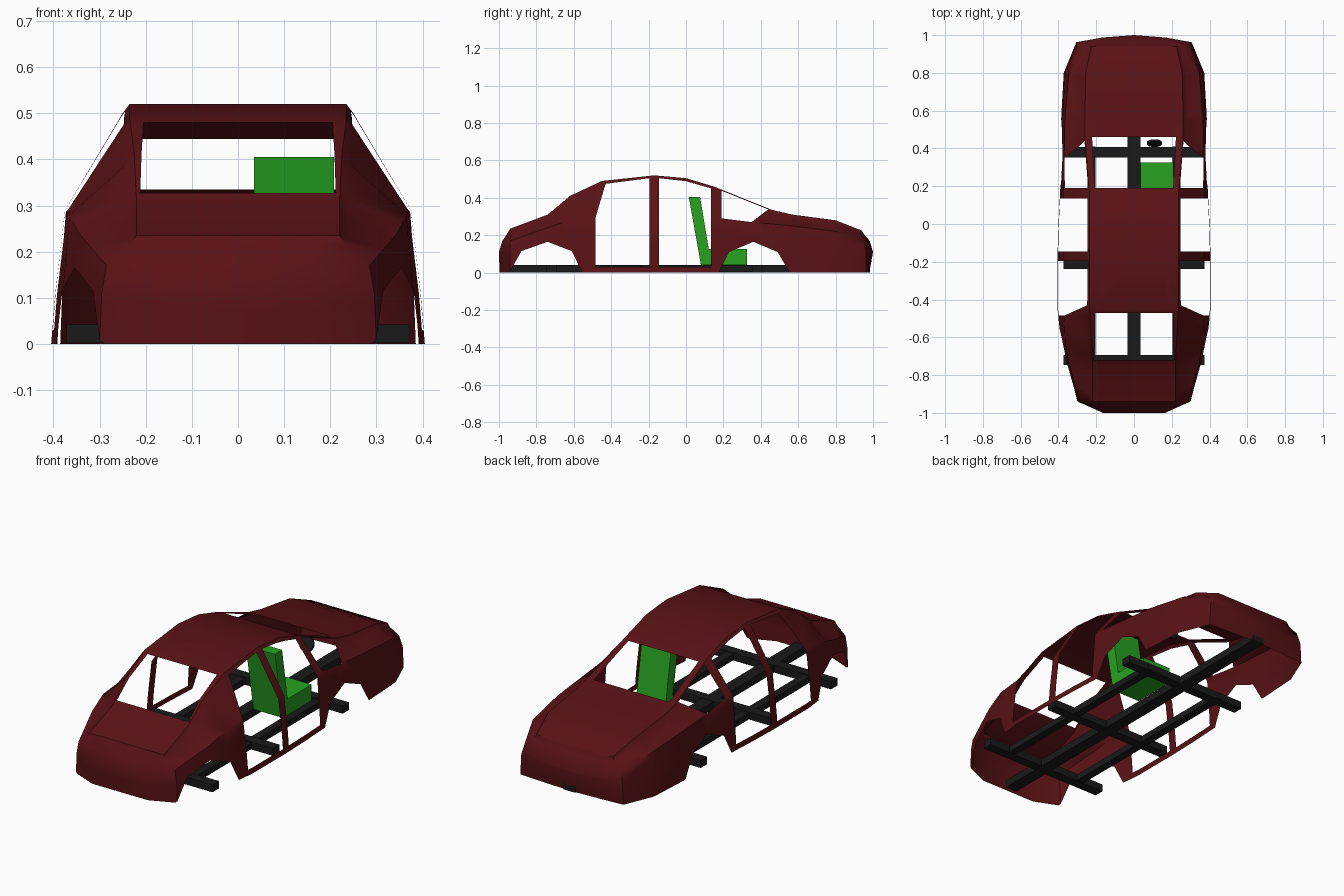
import bpy, bmesh, math
from mathutils import Vector

if "Cube" in bpy.data.objects:
    bpy.data.objects.remove(bpy.data.objects["Cube"])


def material(name, rgb):
    m = bpy.data.materials.new(name)
    m.diffuse_color = (*rgb, 1)
    m.use_nodes = True
    m.node_tree.nodes["Principled BSDF"].inputs["Base Color"].default_value = m.diffuse_color
    return m


RED = material("dark_red", (0.10, 0.006, 0.008))
BLACK = material("black", (0.01, 0.01, 0.011))
GREEN = material("green", (0.02, 0.36, 0.015))


def add_object(name, bm, mat):
    bmesh.ops.recalc_face_normals(bm, faces=bm.faces)
    me = bpy.data.meshes.new(name)
    bm.to_mesh(me)
    bm.free()
    me.materials.append(mat)
    ob = bpy.data.objects.new(name, me)
    bpy.context.collection.objects.link(ob)
    return ob


def box(name, x0, x1, y0, y1, z0, z1, mat):
    bm = bmesh.new()
    bmesh.ops.create_cube(bm, size=1)
    for v in bm.verts:
        v.co = (x0 + (v.co.x + .5) * (x1 - x0), y0 + (v.co.y + .5) * (y1 - y0),
                z0 + (v.co.z + .5) * (z1 - z0))
    return add_object(name, bm, mat)


def cut(bm, poly, tag, axes):
    """Knife a convex outline through the tagged faces and remove the inside."""
    a, b = axes
    edges = list(zip(poly, poly[1:] + poly[:1]))
    for p, q in edges:
        co, no = Vector(), Vector()
        co[a], co[b] = p
        no[a], no[b] = q[1] - p[1], p[0] - q[0]
        faces = [f for f in bm.faces if f.material_index == tag]
        geom = faces + list({e for f in faces for e in f.edges}) + \
            list({v for f in faces for v in f.verts})
        bmesh.ops.bisect_plane(bm, geom=geom, dist=1e-5, plane_co=co, plane_no=no)
    dead = []
    for f in bm.faces:
        c = f.calc_center_median()
        s = [(q[0] - p[0]) * (c[b] - p[1]) - (q[1] - p[1]) * (c[a] - p[0]) for p, q in edges]
        if f.material_index == tag and (min(s) > 0 or max(s) < 0):
            dead.append(f)
    bmesh.ops.delete(bm, geom=dead, context='FACES')


# Body stations: y, top height, top half width, belt half width, belt height, sill half width
ROWS = [
    (-.94, .235, .22, .285, .17, .30),
    (-.74, .31, .22, .345, .24, .367),
    (-.62, .41, .225, .365, .28, .387),
    (-.45, .49, .235, .372, .29, .405),
    (-.17, .52, .235, .375, .29, .405),
    (0, .505, .235, .375, .29, .400),
    (.15, .46, .235, .373, .285, .392),
    (.46, .335, .26, .368, .26, .388),
    (.57, .31, .26, .365, .25, .385),
    (.80, .28, .255, .345, .22, .372),
    (.94, .225, .225, .285, .17, .305),
]

bm = bmesh.new()
deck = [[bm.verts.new((k * w, y, z)) for k in (0, .75, 1)] for y, z, w, *_ in ROWS]


def side_column(top, row):
    y, z, w, wb, zb, w0 = row
    s = 1.025 if y > .9 else 1
    return [top] + [bm.verts.new(p) for p in (
        (w + .015, y, z - .02), (wb, y * (1 + s) / 2, zb),
        (wb + (w0 - wb) * .7, y * s, .11), (w0, y * s, 0))]


def nose_column(top, ends):
    x, y, z = top.co
    return [top] + [bm.verts.new(p) for p in (
        (x, y * 1.012, z - .02), (x, (y + ends[0]) / 2 + .012 * ends[0], .17),
        (x, ends[0], .11), (x, ends[1], 0))]


# Skirt runs round the deck edge: tail, side, nose
skirt = [nose_column(v, (-1, -.997)) for v in deck[0][:2]]
skirt += [side_column(d[2], r) for d, r in zip(deck, ROWS)]
skirt += [nose_column(deck[-1][1], (.987, .972)), nose_column(deck[-1][0], (1, .98))]
for grid, tag in ((deck, 0), (skirt, 1)):
    for A, B in zip(grid, grid[1:]):
        for i in range(len(A) - 1):
            bm.faces.new((A[i], A[i + 1], B[i + 1], B[i])).material_index = tag

# Door openings, quarter window and wheel arches, in (y, z)
for poly in (
    [(-.485, .03), (-.195, .03), (-.195, .505), (-.43, .475), (-.485, .29)],
    [(-.145, .03), (.135, .03), (.135, .45), (0, .489), (-.145, .505)],
    [(.19, .29), (.35, .27), (.44, .338), (.19, .438)],
    [(-.95, -.01), (-.88, .115), (-.74, .165), (-.61, .115), (-.55, -.01)],
    [(.17, -.01), (.23, .11), (.36, .165), (.49, .11), (.56, -.01)],
):
    cut(bm, poly, 1, (1, 2))
# Rear window and windscreen, in (x, y)
cut(bm, [(-.1, -.72), (.212, -.72), (.205, -.47), (-.1, -.47)], 0, (0, 1))
cut(bm, [(-.1, .19), (.207, .19), (.222, .46), (-.1, .46)], 0, (0, 1))
for f in bm.faces:
    f.material_index = 0
body = add_object("body_shell", bm, RED)
mir = body.modifiers.new("mirror", 'MIRROR')
mir.use_clip = True
bpy.context.view_layer.objects.active = body
body.select_set(True)
bpy.ops.object.shade_smooth_by_angle(angle=math.radians(40))
body.select_set(False)

# Chassis: spine, side rails and cross beams
box("chassis_spine", -.034, .034, -.975, .985, 0, .04, BLACK)
for s, side in ((-1, "left"), (1, "right")):
    x = .225 * s
    box("chassis_rail_" + side, x - .022, x + .022, -.74, .41, .005, .038, BLACK)
for name, y in (("rear", -.72), ("middle", -.21), ("front", .38)):
    box("cross_beam_" + name, -.372, .372, y - .027, y + .027, .002, .042, BLACK)

# Seat: extruded side profile
bm = bmesh.new()
prof = [(.015, .405), (.075, .405), (.122, .125), (.325, .125), (.325, .04), (.08, .04)]
f = bm.faces.new([bm.verts.new((.035, y, z)) for y, z in prof])
r = bmesh.ops.extrude_face_region(bm, geom=[f])
bmesh.ops.translate(bm, vec=(.173, 0, 0),
                    verts=[v for v in r["geom"] if isinstance(v, bmesh.types.BMVert)])
add_object("seat", bm, GREEN)

# Steering wheel
bpy.ops.mesh.primitive_cylinder_add(vertices=24, radius=.04, depth=.012,
                                    location=(.108, .428, .275),
                                    rotation=(math.radians(68), 0, 0))
wheel = bpy.context.object
wheel.name = "steering_wheel"
wheel.data.materials.append(BLACK)
bpy.ops.object.shade_smooth_by_angle(angle=math.radians(40))
